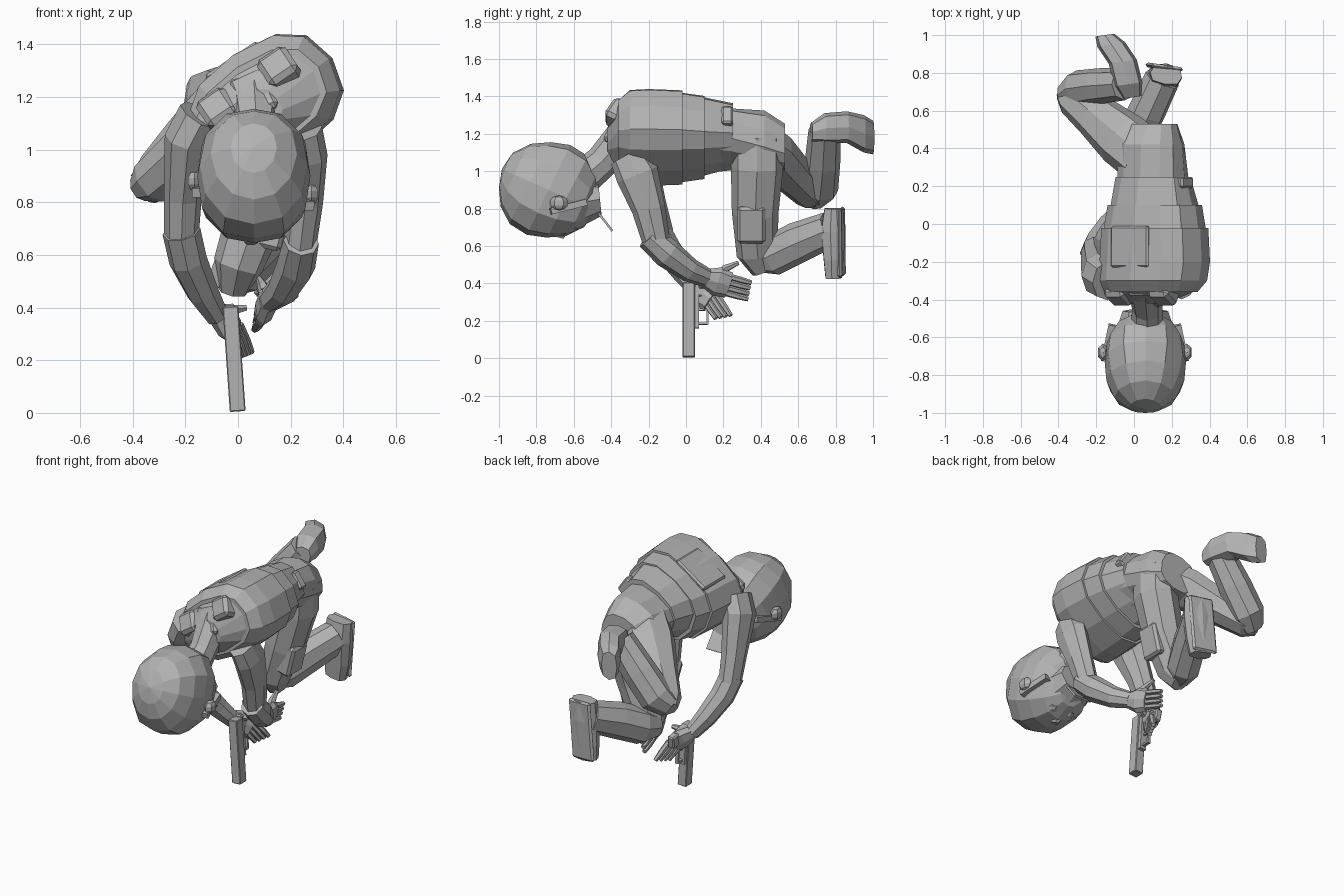
import bpy, bmesh, math
from mathutils import Vector, Matrix

cube = bpy.data.objects.get("Cube")
if cube:
    bpy.data.objects.remove(cube)

grey = bpy.data.materials.new("plain_grey")
grey.use_nodes = True
grey.diffuse_color = (0.45, 0.45, 0.45, 1)
grey.node_tree.nodes["Principled BSDF"].inputs["Base Color"].default_value = (0.45, 0.45, 0.45, 1)


def finish(name, bm):
    bmesh.ops.recalc_face_normals(bm, faces=bm.faces)
    mesh = bpy.data.meshes.new(name)
    bm.to_mesh(mesh)
    bm.free()
    mesh.materials.append(grey)
    obj = bpy.data.objects.new(name, mesh)
    bpy.context.collection.objects.link(obj)
    return obj


def square(v, p):
    return math.copysign(abs(v) ** p, v)


def across(roll):
    """Shoulder line of a body rolled by the angle in degrees."""
    return Vector((math.cos(math.radians(roll)), 0, math.sin(math.radians(roll))))


def tube(name, rings, side=(1, 0, 0), n=8, fixed=None, p=1.0):
    """Loft of rounded sections; a ring is (x, y, z, half width, half depth[, roll])."""
    bm = bmesh.new()
    pts = [Vector(r[:3]) for r in rings]
    loops = []
    for i, r in enumerate(rings):
        t = Vector(fixed or (pts[min(i + 1, len(pts) - 1)] - pts[max(i - 1, 0)])).normalized()
        s = across(r[5]) if len(r) > 5 else Vector(side)
        s = (s - t * s.dot(t)).normalized()
        u = t.cross(s)
        loops.append([bm.verts.new(pts[i] + s * r[3] * square(math.cos(a), p) + u * r[4] * square(math.sin(a), p))
                      for a in (math.tau * k / n for k in range(n))])
    for a, b in zip(loops, loops[1:]):
        for k in range(n):
            bm.faces.new((a[k], a[(k + 1) % n], b[(k + 1) % n], b[k]))
    bm.faces.new(loops[0])
    bm.faces.new(loops[-1])
    return finish(name, bm)


def box(name, at, size, rot=(0, 0, 0), bevel=0.0):
    bm = bmesh.new()
    bmesh.ops.create_cube(bm, size=1)
    bmesh.ops.scale(bm, vec=size, verts=bm.verts)
    if bevel:
        bmesh.ops.bevel(bm, geom=bm.edges[:], offset=bevel, segments=1, affect='EDGES')
    m = Matrix.Identity(3)
    for angle, axis in zip(rot, "XYZ"):
        m = Matrix.Rotation(math.radians(angle), 3, axis) @ m
    bmesh.ops.transform(bm, matrix=Matrix.Translation(at) @ m.to_4x4(), verts=bm.verts)
    return finish(name, bm)


def ball(name, at, size, tilt=0, u=12, v=8, p=1.0):
    bm = bmesh.new()
    bmesh.ops.create_uvsphere(bm, u_segments=u, v_segments=v, radius=1)
    bmesh.ops.rotate(bm, matrix=Matrix.Rotation(math.radians(tilt), 3, 'X'), verts=bm.verts)
    for vert in bm.verts:
        d = sum(abs(c) ** (2 / p) for c in vert.co) ** (p / 2)
        vert.co = Vector([c / d * s for c, s in zip(vert.co, size)]) + Vector(at)
    return finish(name, bm)


# Torso, from pelvis to collar, rolling over towards its right shoulder
FORWARD = (0, -1, 0)
BODY = dict(n=12, fixed=FORWARD, p=0.8)
tube("torso", [(.1, .53, 1.13, .13, .12, 15), (.09, .42, 1.16, .175, .155, 20), (.1, .24, 1.17, .19, .145, 28),
               (.1, .1, 1.18, .22, .165, 32), (.1, -.1, 1.175, .26, .19, 34), (.09, -.28, 1.17, .27, .19, 34),
               (.08, -.36, 1.16, .25, .15, 34), (.07, -.42, 1.14, .1, .08, 34)], **BODY)

# Vest made of overlapping bands
tube("vest_lower", [(.1, .25, 1.19, .2, .15, 30), (.11, .08, 1.185, .24, .185, 33)], **BODY)
tube("vest_middle", [(.11, .1, 1.18, .255, .19, 33), (.11, -.04, 1.18, .28, .205, 34)], **BODY)
tube("vest_upper", [(.11, -.02, 1.18, .29, .215, 34), (.11, -.2, 1.18, .3, .22, 34),
                    (.1, -.3, 1.18, .295, .215, 34), (.09, -.36, 1.17, .26, .17, 34)], **BODY)
for name, w in (("right", -.14), ("left", .14)):
    c = Vector((.04, -.37, 1.23)) + across(34) * w
    box(name + "_shoulder_strap", c, (.13, .09, .13), (-30, -34, 0), .02)
box("collar", (.06, -.385, 1.21), (.14, .05, .18), (-25, -25, 0), .015)
box("side_pouch", (.25, .22, 1.28), (.09, .06, .11), (0, -35, 0), .01)
box("back_pouch", (-.02, -.12, 1.335), (.24, .22, .03), (0, -34, 0), .01)

# Neck and head
tube("neck", [(.06, -.32, 1.2, .1, .1), (.07, -.45, 1.05, .08, .09), (.07, -.58, .94, .09, .1)])
ball("head", (.06, -.735, .9), (.215, .265, .255), 65, 12, 8, .83)
tube("jaw", [(.06, -.72, .82, .16, .15), (.06, -.58, .83, .16, .13), (.06, -.46, .85, .12, .09)], fixed=(0, 1, .1))
tube("nose", [(.05, -.66, .72, .05, .06), (.05, -.68, .645, .025, .03)], n=6)
box("chin_strap", (.07, -.44, .74), (.12, .012, .15), (38, 0, 0))
for name, x, z, s in (("right", -.165, .9, -1), ("left", .28, .85, 1)):
    ball(name + "_ear", (x, -.68, z - .02), (.03, .05, .04), 0, 6, 5)
    box(name + "_temple_band", (x - s * .035, -.63, z - .04), (.05, .2, .035), (14, 0, s * 12))
    ball(name + "_eye_cup", (.06 + s * .06, -.62, .7), (.04, .045, .03), 0, 8, 5)

# Arms
tube("left_arm", [(.25, -.31, 1.08, .07, .1), (.265, -.26, .98, .075, .115), (.255, -.2, .8, .068, .09),
                  (.235, -.16, .63, .062, .075)])
tube("left_forearm", [(.24, -.2, .65, .068, .07), (.22, -.1, .56, .075, .08), (.17, .02, .47, .06, .065),
                      (.12, .11, .43, .042, .052)])
tube("right_arm", [(-.14, -.3, 1.13, .09, .11), (-.19, -.27, 1.04, .09, .12), (-.21, -.19, .82, .072, .085),
                   (-.215, -.14, .66, .065, .075)])
tube("right_forearm", [(-.215, -.16, .69, .073, .075), (-.19, -.1, .58, .073, .075), (-.135, -.01, .46, .062, .065),
                       (-.08, .06, .37, .045, .052)])


def hand(name, wrist, palm, tip, spread, thumb):
    """Palm, four fingers fanned along spread, and a thumb."""
    w, p, t, sp = map(Vector, (wrist, palm, tip, spread))
    tube(name + "_palm", [(*w, .05, .04), (*w.lerp(p, .5), .08, .04), (*p, .07, .028)], sp)
    for k in range(4):
        o = sp.normalized() * (k - 1.5) * .03
        tube(f"{name}_finger_{k + 1}", [(*(p - (t - p) * .2 + o), .017, .02),
                                        (*(p.lerp(t, .5) + o), .017, .02), (*(t + o), .013, .014)], sp, 6)
    tube(name + "_thumb", [(*w.lerp(p, .3), .025, .025), (*w.lerp(Vector(thumb), .6), .022, .022),
                           (*thumb, .012, .012)], sp, 6)


hand("left_hand", (.12, .1, .43), (.09, .23, .39), (.07, .34, .36), (.15, .2, 1), (.08, .28, .51))
hand("right_hand", (-.08, .06, .38), (-.01, .14, .31), (.03, .2, .22), (.5, 1, .2), (.03, .1, .4))

# Bent left leg, tucked under the body
tube("left_thigh", [(.16, .38, 1.18, .11, .14), (.15, .38, 1.02, .12, .14), (.08, .37, .78, .115, .125),
                    (.0, .38, .56, .095, .11), (-.02, .42, .47, .06, .07)], p=.9)
tube("left_shin", [(-.04, .36, .53, .07, .07), (.0, .46, .55, .1, .11), (.07, .6, .62, .1, .11),
                   (.15, .77, .69, .095, .095)], p=.9)
tube("left_boot", [(.17, .79, .8, .085, .05), (.165, .785, .68, .09, .065), (.155, .79, .53, .085, .055),
                   (.145, .79, .43, .07, .045)], (1, -.15, 0), p=.7)
box("left_boot_sole", (.16, .83, .62), (.17, .025, .37), (0, 5, -8), .012)
box("thigh_pouch", (.135, .35, .72), (.1, .15, .2), (0, 14, 0), .015)

# Raised right leg, swung out behind
tube("right_thigh", [(.05, .36, 1.16, .13, .15), (-.06, .45, 1.1, .12, .15), (-.2, .57, .98, .105, .12),
                     (-.32, .67, .88, .09, .1), (-.37, .71, .85, .05, .06)], (0, 0, 1), p=.9)
tube("right_shin", [(-.36, .68, .85, .06, .07), (-.29, .715, .91, .1, .1), (-.18, .73, 1.05, .095, .1),
                    (-.05, .74, 1.22, .085, .085)], (0, 1, 0), p=.9)
tube("right_boot", [(-.01, .67, 1.21, .05, .05), (-.03, .74, 1.23, .075, .08), (-.06, .86, 1.235, .075, .085),
                    (-.12, .95, 1.2, .075, .1), (-.155, 1.0, 1.18, .05, .09)], (1, .4, 0), fixed=(-.15, 1, 0), p=.7)

# Pistol held muzzle down
TILT = (0, -4, 0)
box("pistol_slide", (-.015, .015, .205), (.06, .065, .4), TILT, .004)
box("pistol_frame", (-.02, .055, .27), (.045, .03, .22), TILT)
box("pistol_grip", (-.03, .12, .36), (.045, .16, .08), (-12, -4, 0), .008)
box("guard_front", (-.015, .085, .185), (.02, .06, .012), TILT)
box("guard_bar", (-.02, .115, .24), (.02, .012, .12), TILT)
box("trigger", (-.02, .085, .26), (.012, .04, .012), TILT)
